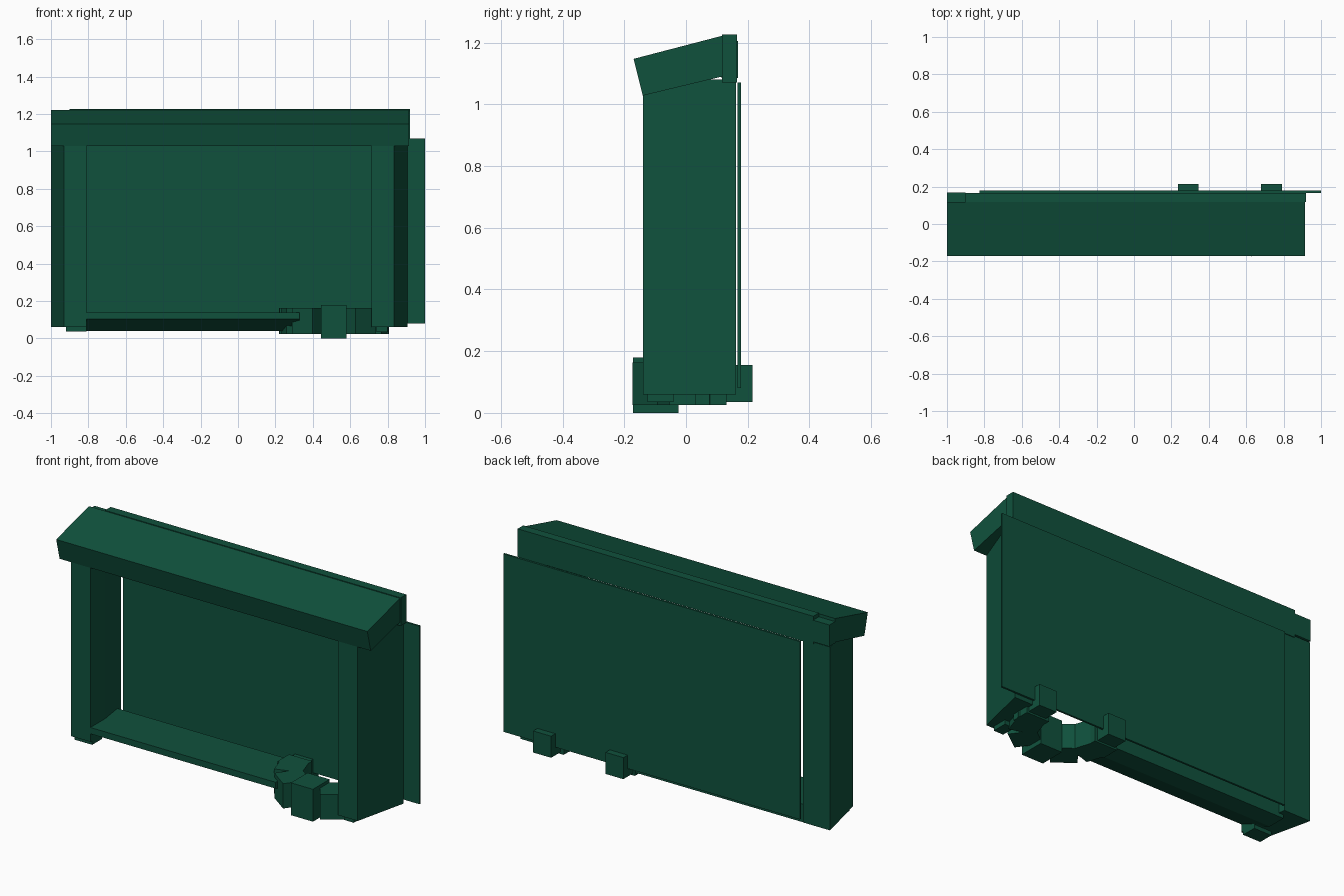
import bpy, bmesh, math
from mathutils import Matrix, Vector

if "Cube" in bpy.data.objects:
    bpy.data.objects.remove(bpy.data.objects["Cube"])

green = bpy.data.materials.new("deep green")
green.diffuse_color = (0.005, 0.083, 0.046, 1)
green.use_nodes = True
green.node_tree.nodes["Principled BSDF"].inputs["Base Color"].default_value = green.diffuse_color


def add_object(name, bm):
    bmesh.ops.recalc_face_normals(bm, faces=bm.faces)
    mesh = bpy.data.meshes.new(name)
    bm.to_mesh(mesh)
    bm.free()
    mesh.materials.append(green)
    obj = bpy.data.objects.new(name, mesh)
    bpy.context.collection.objects.link(obj)
    return obj


def prism(name, points, shift):
    """Extrude a closed outline of 3D points along a vector."""
    bm = bmesh.new()
    face = bm.faces.new([bm.verts.new(p) for p in points])
    new = bmesh.ops.extrude_face_region(bm, geom=[face], use_keep_orig=True)["geom"]
    bmesh.ops.translate(bm, vec=Vector(shift),
                        verts=[v for v in new if isinstance(v, bmesh.types.BMVert)])
    return add_object(name, bm)


def box(name, x0, x1, y0, y1, z0, z1):
    return prism(name, [(x0, y0, z0), (x1, y0, z0), (x1, y1, z0), (x0, y1, z0)], (0, 0, z1 - z0))


def along_x(name, profile, x0, x1):
    return prism(name, [(x0, y, z) for y, z in profile], (x1 - x0, 0, 0))


# sloping roof cap with its upright back strip and end block
along_x("roof", [(-.17, 1.147), (-.14, 1.028), (.118, 1.09), (.118, 1.222)], -1, .915)
box("roof_back_strip", -.9, .92, .117, .166, 1.07, 1.226)
box("roof_end_block", -1, -.9, .115, .168, 1.085, 1.205)

# side posts, tapered toward the front
post = [(-1, .162), (-.93, -.14), (-.81, -.14), (-.81, -.01), (-.835, .162)]
prism("left_post", [(x, y, .06) for x, y in post], (0, 0, 1.02))
prism("right_post", [(-.095 - x, y, .06) for x, y in post], (0, 0, 1.02))

# thin back panel, offset to the right
box("back_panel", -.825, 1, .167, .178, .08, 1.07)

# bottom rail with slanted underside, and feet
along_x("bottom_rail", [(-.14, .105), (-.14, .14), (.125, .14), (.125, .04), (.02, .04)], -.86, .33)
prism("left_foot", [(-.92, -.125, .038), (-.81, -.125, .038), (-.81, -.04, .038), (-.92, -.04, .038)],
      (0, 0, .03))
box("right_foot", .74, .8, -.125, -.04, .035, .065)

# clips behind the panel
for side, x in (("left", .235), ("right", .68)):
    box(side + "_clip", x, x + .11, .1, .215, .035, .155)

# curved row of blocks in front of the clips
for i, angle in enumerate((-72, -36, 0, 36, 72)):
    a = math.radians(angle)
    z0, z1 = (0, .18) if angle == 0 else (.025, .163)
    radius = .198 if angle == 0 else .215
    bm = bmesh.new()
    place = (Matrix.Translation((.513 + radius * math.sin(a), .1 - radius * math.cos(a), (z0 + z1) / 2))
             @ Matrix.Rotation(a, 4, 'Z') @ Matrix.Diagonal((.136, .146, z1 - z0, 1)))
    bmesh.ops.create_cube(bm, size=1, matrix=place)
    add_object("arc_block_%d" % (i + 1), bm)
for side, x in (("left", .222), ("right", .66)):
    box(side + "_arc_end", x, x + .142, .03, .132, .025, .163)
